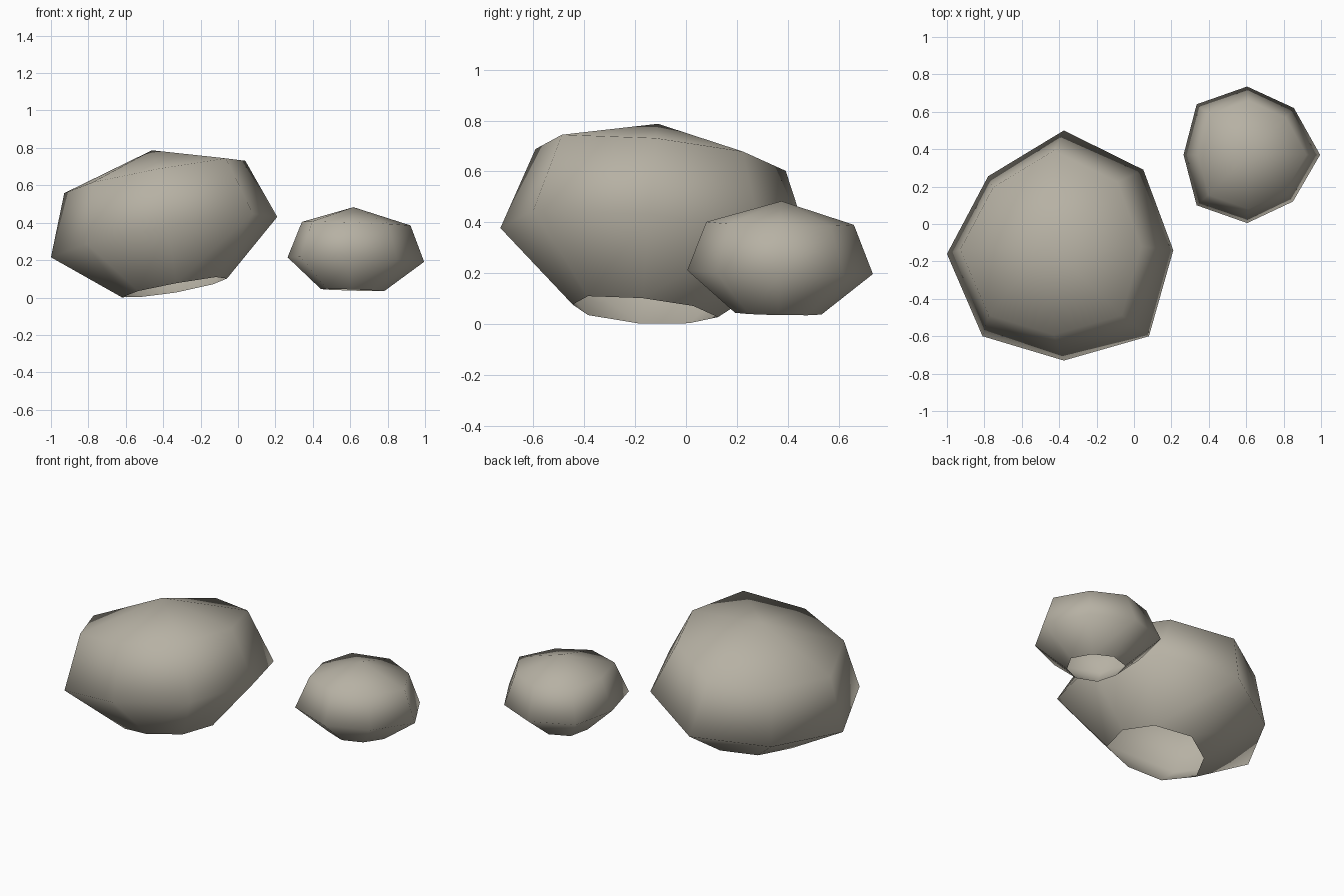
import bpy
import bmesh

if "Cube" in bpy.data.objects:
    bpy.data.objects.remove(bpy.data.objects["Cube"])

stone = bpy.data.materials.new("warm grey stone")
stone.diffuse_color = (0.47, 0.44, 0.37, 1.0)
stone.use_nodes = True
stone.node_tree.nodes["Principled BSDF"].inputs["Base Color"].default_value = stone.diffuse_color


def boulder(name, outline, slope, rings, apex):
    """Eight-sided tilted rock, open underneath.
    rings: (centre x, y, z, outline scale) from bottom to top."""
    bm = bmesh.new()
    loops = []
    for cx, cy, cz, s in rings:
        loops.append([bm.verts.new((cx + s * x, cy + s * y,
                                    cz + s * (slope[0] * x + slope[1] * y)))
                      for x, y in outline])
    n = len(outline)
    # side bands
    for low, high in zip(loops, loops[1:]):
        for i in range(n):
            j = (i + 1) % n
            bm.faces.new((low[j], low[i], high[i], high[j]))
    # top fan
    tip = bm.verts.new(apex)
    for i in range(n):
        bm.faces.new((loops[-1][(i + 1) % n], loops[-1][i], tip))
    for f in bm.faces:
        f.smooth = True
    mesh = bpy.data.meshes.new(name)
    bm.to_mesh(mesh)
    bm.free()
    mesh.materials.append(stone)
    ob = bpy.data.objects.new(name, mesh)
    bpy.context.collection.objects.link(ob)
    return ob


# large boulder, leaning to one side
boulder("large_boulder",
        [(-.605, -.045), (-.385, .37), (.02, .615), (.445, .405),
         (.605, -.025), (.475, -.485), (.02, -.615), (-.415, -.485)],
        (.18, -.087),
        [(-.34, -.16, .05, .465), (-.395, -.115, .32, 1.0),
         (-.445, -.10, .642, .80)],
        (-.46, -.11, .787))

# small boulder, nearly level
boulder("small_boulder",
        [(-.36, 0), (-.29, .27), (-.02, .365), (.23, .25),
         (.37, 0), (.225, -.25), (-.02, -.365), (-.29, -.27)],
        (-.033, -.02),
        [(.61, .363, .04, .465), (.625, .37, .203, 1.0),
         (.628, .37, .395, .795)],
        (.617, .375, .483))
